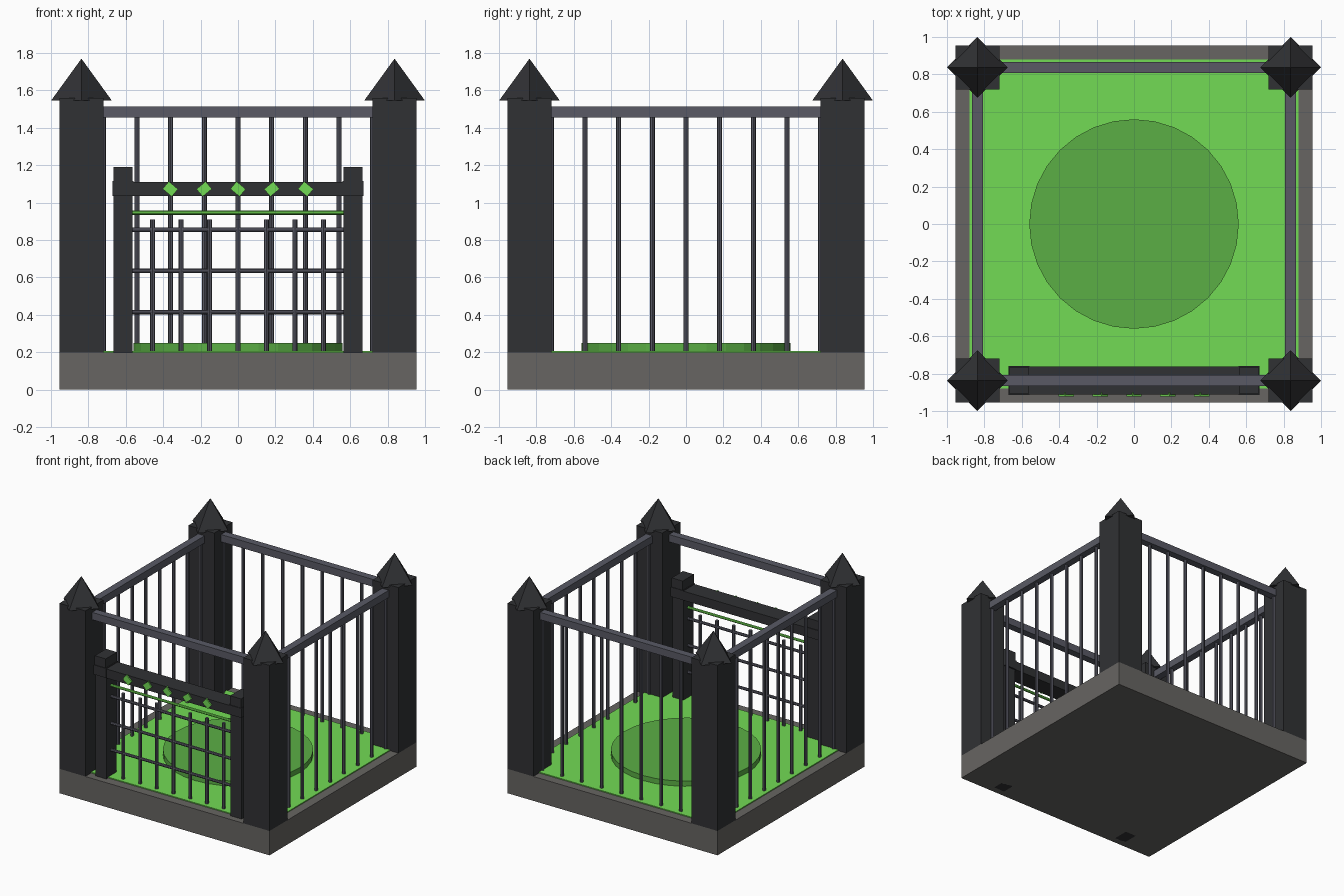
import bpy
from math import pi, radians

if "Cube" in bpy.data.objects:
    bpy.data.objects.remove(bpy.data.objects["Cube"])


def material(name, rgb):
    m = bpy.data.materials.new(name)
    m.diffuse_color = (*rgb, 1)
    m.use_nodes = True
    m.node_tree.nodes["Principled BSDF"].inputs["Base Color"].default_value = m.diffuse_color
    return m


STONE = material("stone", (0.135, 0.13, 0.122))
DARK = material("dark_iron", (0.03, 0.031, 0.034))
STEEL = material("steel", (0.1, 0.102, 0.13))
GREEN = material("bright_green", (0.17, 0.71, 0.09))
MOSS = material("deep_green", (0.105, 0.43, 0.06))


def finish(name, mat):
    o = bpy.context.object
    o.name = name
    o.data.materials.append(mat)
    return o


def box(name, x, y, z, mat, tilt=0):
    """Box from (min, max) ranges, optionally tilted about y."""
    c = [(r[0] + r[1]) / 2 for r in (x, y, z)]
    bpy.ops.mesh.primitive_cube_add(size=1, location=c)
    bpy.context.object.scale = [r[1] - r[0] for r in (x, y, z)]
    bpy.ops.object.transform_apply(location=False, rotation=False, scale=True)
    o = finish(name, mat)
    o.rotation_euler.y = tilt
    return o


def rod(name, loc, radius, length, mat, along_x=False, sides=8):
    bpy.ops.mesh.primitive_cylinder_add(
        vertices=sides, radius=radius, depth=length, location=loc,
        rotation=(0, pi / 2 if along_x else 0, 0))
    return finish(name, mat)


E = 0.837   # centre line of posts and fences
B = 0.955   # half width of the base

# Base, floor and round platform
box("base", (-B, B), (-B, B), (0, 0.2), STONE)
box("floor", (-0.88, 0.88), (-0.88, 0.88), (0.19, 0.208), GREEN)
rod("platform", (0, 0, 0.225), 0.56, 0.05, MOSS, sides=32)

# Corner posts with pyramid caps
for sx in (-1, 1):
    for sy in (-1, 1):
        x, y = sx * E, sy * E
        box("corner_post", (x - 0.118, x + 0.118), (y - 0.118, y + 0.118), (0.2, 1.56), DARK)
        bpy.ops.mesh.primitive_cone_add(vertices=4, radius1=0.163, depth=0.225,
                                        location=(x, y, 1.6575))
        finish("post_cap", DARK)

# Top rails on all four sides
L, W = 0.76, 0.03
for s in (-1, 1):
    r = (s * E - W, s * E + W)
    box("top_rail", (-L, L), r, (1.455, 1.515), STEEL)
    box("top_rail", r, (-L, L), (1.455, 1.515), STEEL)

# Fence bars on the back and both sides
for i in range(-4, 5):
    t = i * 0.18
    for x, y in ((t, E), (-E, t), (E, t)):
        rod("fence_bar", (x, y, 0.83), 0.0135, 1.26, STEEL)

# Gate frame: posts run through the base, with collars and heads
for s in (-1, 1):
    x = s * 0.615
    box("gate_post", (x - 0.05, x + 0.05), (-E - 0.065, -E + 0.065), (0, 1.05), DARK)
    box("gate_post_head", (x - 0.05, x + 0.05), (-E - 0.073, -E + 0.073), (1.04, 1.19), DARK)
    box("gate_collar", (x - 0.056, x + 0.056), (-E - 0.078, -E + 0.078), (1.037, 1.115), DARK)
box("gate_beam", (-0.57, 0.57), (-E - 0.075, -E + 0.075), (1.035, 1.11), DARK)

# Gate grille
for i in range(-3, 4):
    rod("gate_bar", (i * 0.152, -E, 0.555), 0.0135, 0.71, STEEL)
for z in (0.415, 0.635, 0.855):
    rod("gate_crossbar", (0, -E, z), 0.012, 1.14, STEEL, along_x=True)
rod("green_crossbar", (0, -E, 0.946), 0.011, 1.14, GREEN, along_x=True)

# Tilted green studs on the beam
for i in range(-2, 3):
    x = i * 0.181
    box("beam_stud", (x - 0.032, x + 0.032), (-0.922, -0.9), (1.047, 1.099), GREEN,
        radians(40 if i % 2 == 0 else -40))
